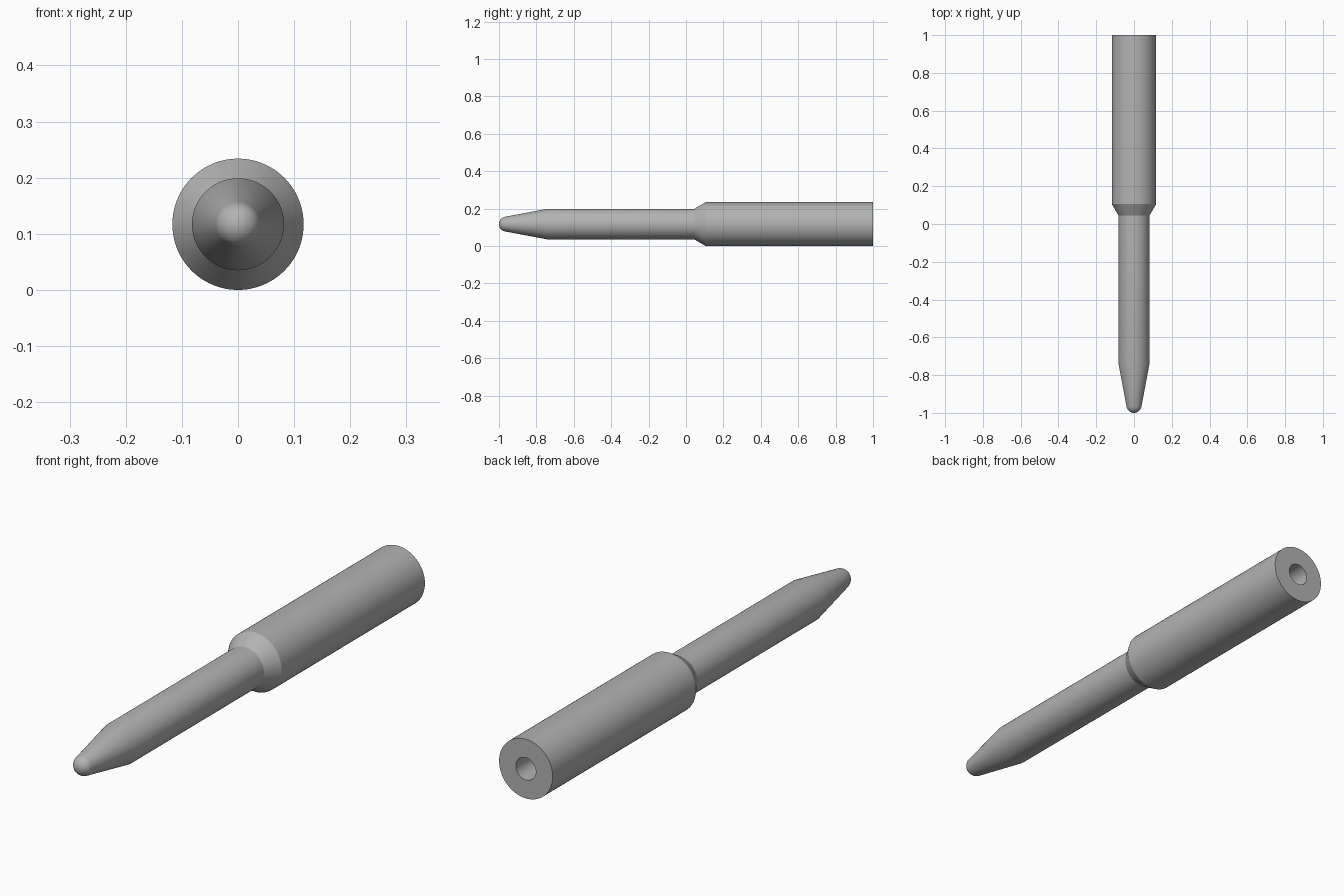
import bpy
import bmesh
import math
from mathutils import Matrix, Vector

cube = bpy.data.objects.get("Cube")
if cube:
    bpy.data.objects.remove(cube, do_unlink=True)

SEGMENTS = 96
BODY_R, SHAFT_R, TIP_R, BORE_R = 0.117, 0.082, 0.04, 0.044

steel = bpy.data.materials.new("plain grey")
steel.use_nodes = True
grey = (0.45, 0.45, 0.45, 1)
steel.diffuse_color = grey
steel.node_tree.nodes["Principled BSDF"].inputs["Base Color"].default_value = grey


def lathe(name, profile):
    """Spin (radius, y) points about the long axis; end points lie on the axis."""
    bm = bmesh.new()
    verts = [bm.verts.new((r, y, 0)) for r, y in profile]
    edges = [bm.edges.new(pair) for pair in zip(verts, verts[1:])]
    bmesh.ops.spin(bm, geom=verts + edges, cent=(0, 0, 0), axis=(0, 1, 0),
                   angle=math.tau, steps=SEGMENTS, use_duplicate=False)
    bmesh.ops.remove_doubles(bm, verts=bm.verts, dist=0.00005)
    bmesh.ops.recalc_face_normals(bm, faces=bm.faces)
    bmesh.ops.transform(bm, matrix=Matrix.Translation(Vector((0, 0, BODY_R))),
                        verts=bm.verts)
    mesh = bpy.data.meshes.new(name)
    bm.to_mesh(mesh)
    bm.free()
    mesh.materials.append(steel)
    obj = bpy.data.objects.new(name, mesh)
    bpy.context.collection.objects.link(obj)
    bpy.ops.object.select_all(action="DESELECT")
    obj.select_set(True)
    bpy.context.view_layer.objects.active = obj
    bpy.ops.object.shade_smooth_by_angle(angle=math.radians(25))
    return obj


# Rounded nose, from the axis out to the start of the taper
STEPS = 10
nose = []
for i in range(STEPS + 1):
    a = math.radians(80) * i / STEPS
    nose.append((TIP_R * math.sin(a), TIP_R - 1 - TIP_R * math.cos(a)))

# Taper, shaft, shoulder, thick body, then the blind bore in the rear face
body = [(SHAFT_R, -0.74), (SHAFT_R, 0.045), (BODY_R, 0.105), (BODY_R, 1.0)]
bore = [(BORE_R, 1.0), (BORE_R, 0.4), (0, 0.375)]

lathe("pin", nose + body + bore)
